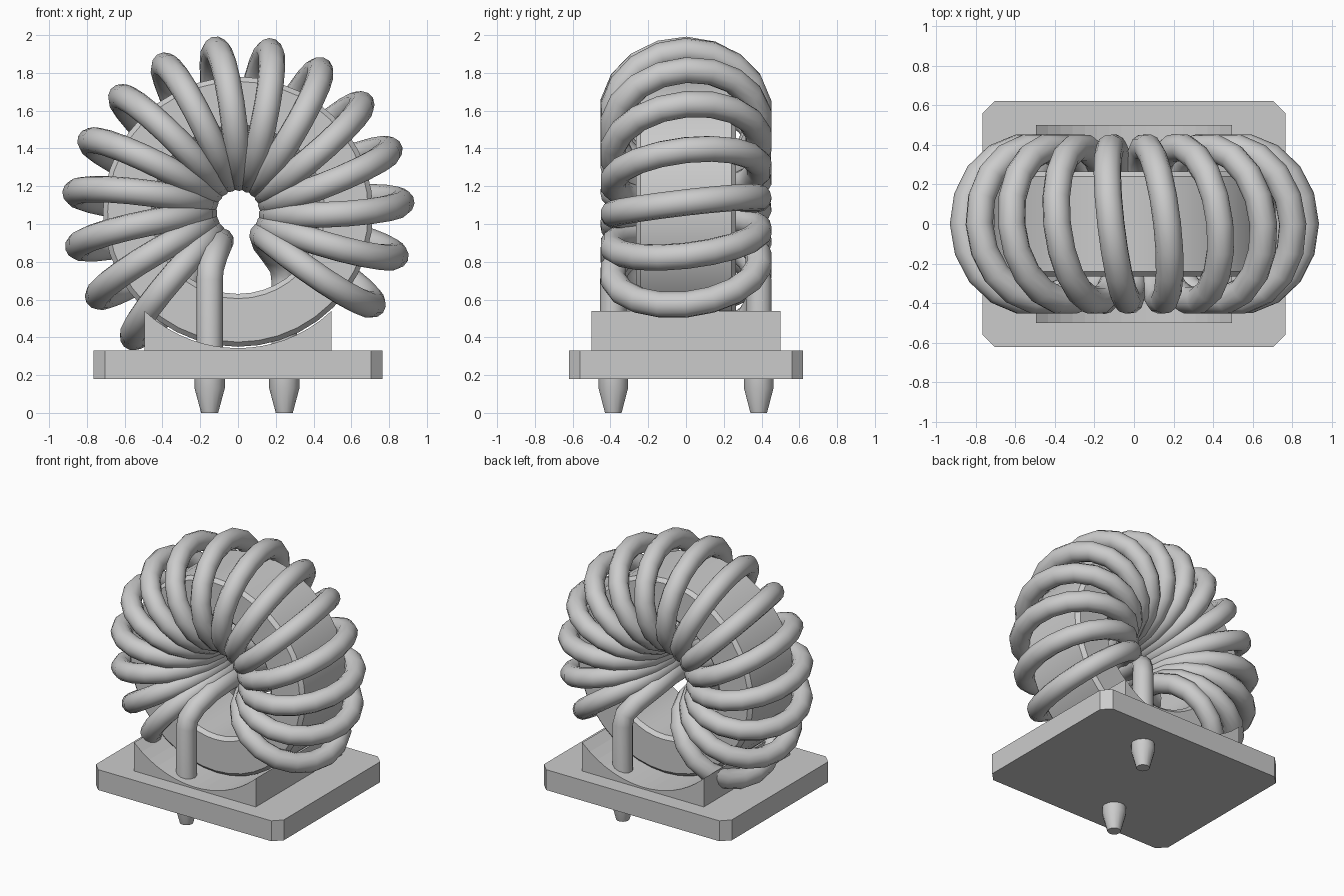
import bpy, bmesh
from math import sin, cos, pi, radians, sqrt
from mathutils import Vector, Matrix

if "Cube" in bpy.data.objects:
    bpy.data.objects.remove(bpy.data.objects["Cube"])

CZ = 1.065          # height of the ring axis
WIRE = 0.07


def finish(name, bm, smooth=None):
    bmesh.ops.recalc_face_normals(bm, faces=bm.faces)
    me = bpy.data.meshes.new(name)
    bm.to_mesh(me)
    bm.free()
    ob = bpy.data.objects.new(name, me)
    bpy.context.collection.objects.link(ob)
    if smooth:
        bpy.ops.object.select_all(action='DESELECT')
        ob.select_set(True)
        bpy.context.view_layer.objects.active = ob
        bpy.ops.object.shade_smooth_by_angle(angle=radians(smooth))
    return ob


def prism(name, points, offset):
    """Extrude a closed outline of 3D points by an offset."""
    bm = bmesh.new()
    face = bm.faces.new([bm.verts.new(p) for p in points])
    geo = bmesh.ops.extrude_face_region(bm, geom=[face])['geom']
    moved = [g for g in geo if isinstance(g, bmesh.types.BMVert)]
    bmesh.ops.translate(bm, verts=moved, vec=offset)
    return finish(name, bm)


def lathe(name, profile, axis, center, steps, smooth):
    """Spin a closed profile of 3D points around an axis."""
    bm = bmesh.new()
    verts = [bm.verts.new(p) for p in profile]
    edges = [bm.edges.new((verts[i - 1], verts[i])) for i in range(len(verts))]
    bmesh.ops.spin(bm, geom=verts + edges, cent=center, axis=axis,
                   angle=2 * pi, steps=steps, use_duplicate=False)
    bmesh.ops.remove_doubles(bm, verts=bm.verts, dist=1e-4)
    return finish(name, bm, smooth)


# Base plate with clipped corners
X, Y, C = 0.765, 0.62, 0.06
plate = [(X, Y - C), (X - C, Y), (C - X, Y), (-X, Y - C),
         (-X, C - Y), (C - X, -Y), (X - C, -Y), (X, C - Y)]
prism("base_plate", [(x, y, 0.18) for x, y in plate], (0, 0, 0.15))

# Saddle block hollowed to hold the ring
R = 0.722
arc = []
for i in range(17):
    x = -0.495 + 0.99 * i / 16
    arc.append((x, -0.5, CZ - sqrt(R * R - x * x)))
prism("saddle", arc + [(0.495, -0.5, 0.33), (-0.495, -0.5, 0.33)], (0, 1.0, 0))

# Ring core, rectangular section with small chamfers
ri, ro, h, b = 0.435, 0.715, 0.265, 0.025
section = [(ri + b, -h), (ro - b, -h), (ro, b - h), (ro, h - b),
           (ro - b, h), (ri + b, h), (ri, h - b), (ri, b - h)]
lathe("ring_core", [(r, y, CZ) for r, y in section], (0, 1, 0), (0, 0, CZ), 40, 30)

# Winding: fifteen helical turns, with a lead at each end
TURNS, STEPS = 15, 18
FIRST, PITCH = radians(-149.5), radians(18.9)


def winding_point(t):
    """t counts turns; whole numbers lie inside the hole."""
    a = FIRST + PITCH * t
    r = 0.523 - 0.343 * cos(2 * pi * t)
    return (r * sin(a), 0.39 * sin(2 * pi * t), CZ + r * cos(a))


front_x, back_x, lead_y = -0.15, 0.245, 0.385
path = [(front_x, -lead_y, 0.18), (front_x, -lead_y, 0.70),
        (front_x + 0.004, -0.37, 0.76), (-0.125, -0.31, 0.83),
        (-0.10, -0.18, 0.89)]
path += [winding_point(i / STEPS) for i in range(TURNS * STEPS + 1)]
path += [(0.14, 0.18, 0.905), (0.19, 0.31, 0.84), (back_x - 0.01, 0.37, 0.77),
         (back_x, lead_y, 0.70), (back_x, lead_y, 0.18)]

cu = bpy.data.curves.new("winding", 'CURVE')
cu.dimensions = '3D'
cu.bevel_depth = WIRE
cu.bevel_resolution = 4
cu.use_fill_caps = True
sp = cu.splines.new('POLY')
sp.points.add(len(path) - 1)
for p, co in zip(sp.points, path):
    p.co = (*co, 1)
sp.use_smooth = True
coil = bpy.data.objects.new("winding", cu)
bpy.context.collection.objects.link(coil)
bpy.ops.object.select_all(action='DESELECT')
coil.select_set(True)
bpy.context.view_layer.objects.active = coil
bpy.ops.object.convert(target='MESH')

# Tapered pins under the plate
for name, x, y in (("front_pin", front_x, -lead_y), ("back_pin", back_x, lead_y)):
    outline = [(0, 0.2), (0.08, 0.2), (0.08, 0.13), (0.045, 0), (0, 0)]
    lathe(name, [(x + r, y, z) for r, z in outline], (0, 0, 1), (x, y, 0), 14, 35)
